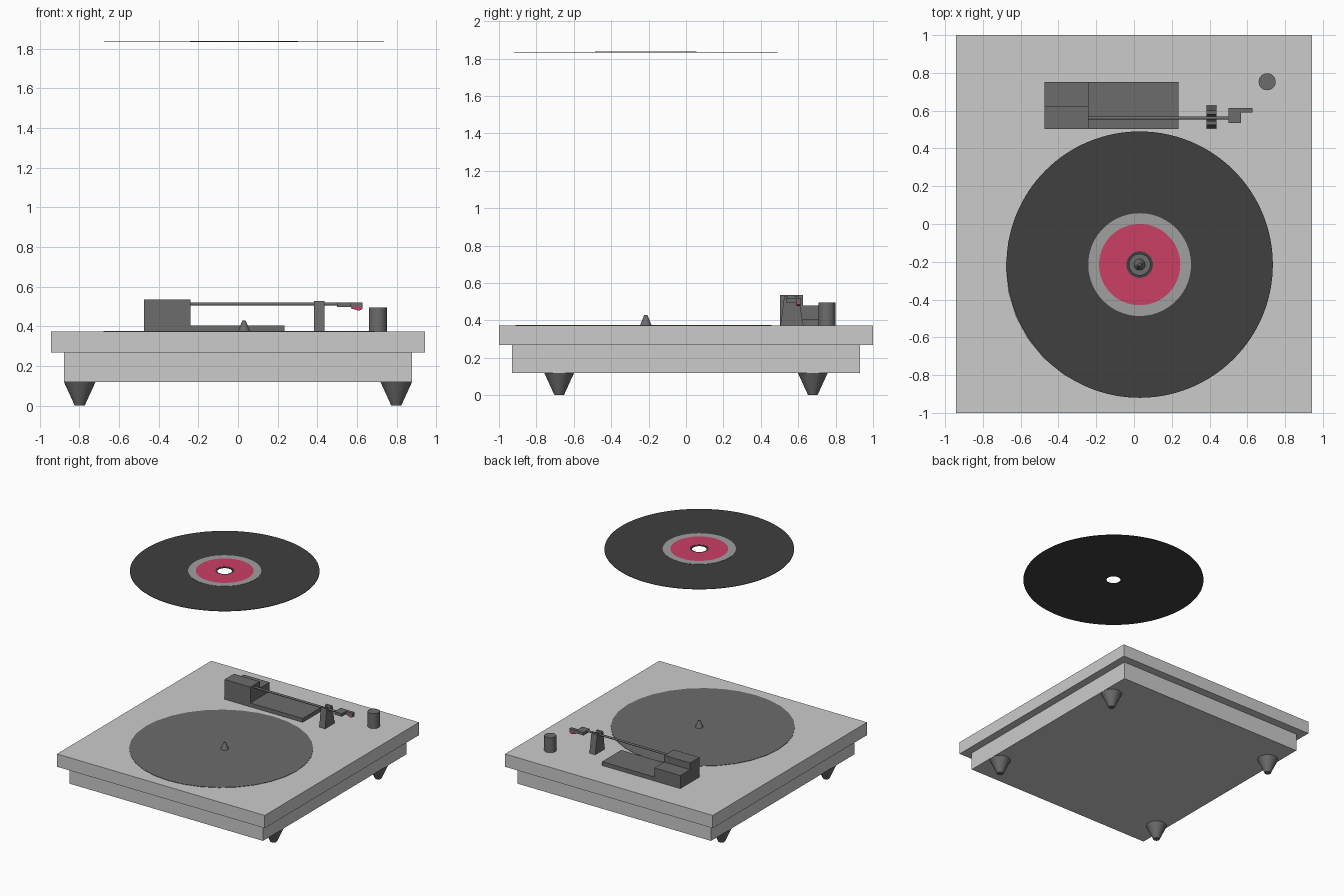
import bpy, bmesh, math

if "Cube" in bpy.data.objects:
    bpy.data.objects.remove(bpy.data.objects["Cube"])


def material(name, r, g, b):
    m = bpy.data.materials.new(name)
    m.diffuse_color = (r, g, b, 1)
    m.use_nodes = True
    m.node_tree.nodes["Principled BSDF"].inputs["Base Color"].default_value = m.diffuse_color
    return m


DARK = material("dark_plastic", 0.15, 0.15, 0.15)
BLACK = material("vinyl_black", 0.05, 0.05, 0.05)
RED = material("label_red", 0.6, 0.05, 0.13)
RING = material("ring_grey", 0.35, 0.35, 0.35)


def finish(name, bm, mat=None, smooth=False):
    bmesh.ops.recalc_face_normals(bm, faces=bm.faces)
    me = bpy.data.meshes.new(name)
    bm.to_mesh(me)
    bm.free()
    ob = bpy.data.objects.new(name, me)
    bpy.context.collection.objects.link(ob)
    if mat:
        me.materials.append(mat)
    if smooth:
        bpy.ops.object.select_all(action='DESELECT')
        ob.select_set(True)
        bpy.context.view_layer.objects.active = ob
        bpy.ops.object.shade_smooth_by_angle(angle=math.radians(35))
    return ob


def prism(name, profile, axis, lo, hi, mat=None):
    """Extrude a 2D profile: axis 'x' takes (y, z) points, 'y' takes (x, z), 'z' takes (x, y)."""
    i = 'xyz'.index(axis)
    bm = bmesh.new()

    def vert(p, d):
        c = list(p)
        c.insert(i, d)
        return bm.verts.new(c)
    a = [vert(p, lo) for p in profile]
    b = [vert(p, hi) for p in profile]
    bm.faces.new(a)
    bm.faces.new(b)
    for k in range(len(a)):
        n = (k + 1) % len(a)
        bm.faces.new((a[k], a[n], b[n], b[k]))
    return finish(name, bm, mat)


def box(name, x, y, z, mat=None):
    return prism(name, [(x[0], y[0]), (x[1], y[0]), (x[1], y[1]), (x[0], y[1])], 'z', *z, mat)


def cone(name, x, y, z0, z1, r0, r1, sides, mat):
    bm = bmesh.new()
    bmesh.ops.create_cone(bm, cap_ends=True, segments=sides, radius1=r0, radius2=r1, depth=z1 - z0)
    bmesh.ops.translate(bm, verts=bm.verts, vec=(x, y, (z0 + z1) / 2))
    return finish(name, bm, mat, True)


def ring(name, x, y, z0, z1, inner, outer, mat, sides=96):
    """Flat washer with a rectangular section."""
    bm = bmesh.new()
    section = [(inner, z0), (outer, z0), (outer, z1), (inner, z1)]
    loops = []
    for k in range(sides):
        t = 2 * math.pi * k / sides
        loops.append([bm.verts.new((x + r * math.cos(t), y + r * math.sin(t), z)) for r, z in section])
    for k in range(sides):
        a, b = loops[k], loops[(k + 1) % sides]
        for j in range(4):
            n = (j + 1) % 4
            bm.faces.new((a[j], a[n], b[n], b[j]))
    return finish(name, bm, mat, True)


TOP = 0.373

# Plinth: wide top plate over a narrower body
box("top_plate", (-0.943, 0.943), (-1, 1), (0.268, TOP))
box("lower_body", (-0.878, 0.878), (-0.93, 0.93), (0.12, 0.268))

# Tapered feet
for sx, nx in ((-1, "left"), (1, "right")):
    for sy, ny in ((-1, "front"), (1, "back")):
        cone(f"{ny}_{nx}_foot", sx * 0.798, sy * 0.678, 0, 0.12, 0.025, 0.08, 32, DARK)

# Platter and spindle
cone("platter", 0.006, -0.227, TOP - 0.01, TOP + 0.003, 0.685, 0.685, 32, DARK)
cone("spindle", 0.03, -0.215, TOP, 0.43, 0.031, 0.008, 24, DARK)

# Record floating above, with printed label rings on its top side
ring("record", 0.03, -0.215, 1.832, 1.835, 0.055, 0.705, BLACK, 128)
ring("record_label", 0.03, -0.215, 1.835, 1.837, 0.07, 0.215, RED)
ring("record_runout", 0.03, -0.215, 1.835, 1.837, 0.215, 0.272, RING)

# Tonearm mount: low tray with a stepped block at its left end
box("arm_tray", (-0.24, 0.235), (0.503, 0.752), (TOP, 0.405), DARK)
prism("arm_block", [(0.503, TOP), (0.752, TOP), (0.752, 0.48), (0.625, 0.48),
                    (0.625, 0.535), (0.503, 0.535)], 'x', -0.475, -0.24, DARK)

# Tonearm tube
bm = bmesh.new()
bmesh.ops.create_cone(bm, cap_ends=True, segments=12, radius1=0.008, radius2=0.008, depth=0.76)
for v in bm.verts:
    v.co = (v.co.z + 0.13, v.co.x + 0.561, v.co.y + 0.512)
finish("tonearm_tube", bm, DARK, True)

# Headshell with cranked finger lift and red stylus
prism("headshell", [(0.5, 0.535), (0.567, 0.535), (0.567, 0.59), (0.627, 0.59),
                    (0.627, 0.615), (0.5, 0.615)], 'z', 0.496, 0.52, DARK)
prism("stylus", [(0.57, 0.496), (0.627, 0.496), (0.627, 0.486), (0.61, 0.478),
                 (0.57, 0.49)], 'y', 0.592, 0.613, RED)

# Notched, tapered arm rest
prism("arm_rest", [(0.505, TOP), (0.628, TOP), (0.602, 0.528), (0.58, 0.528), (0.575, 0.5),
                   (0.549, 0.5), (0.544, 0.528), (0.525, 0.528)], 'x', 0.384, 0.437, DARK)

# Control knob
cone("control_knob", 0.705, 0.753, TOP, 0.495, 0.045, 0.045, 32, DARK)
